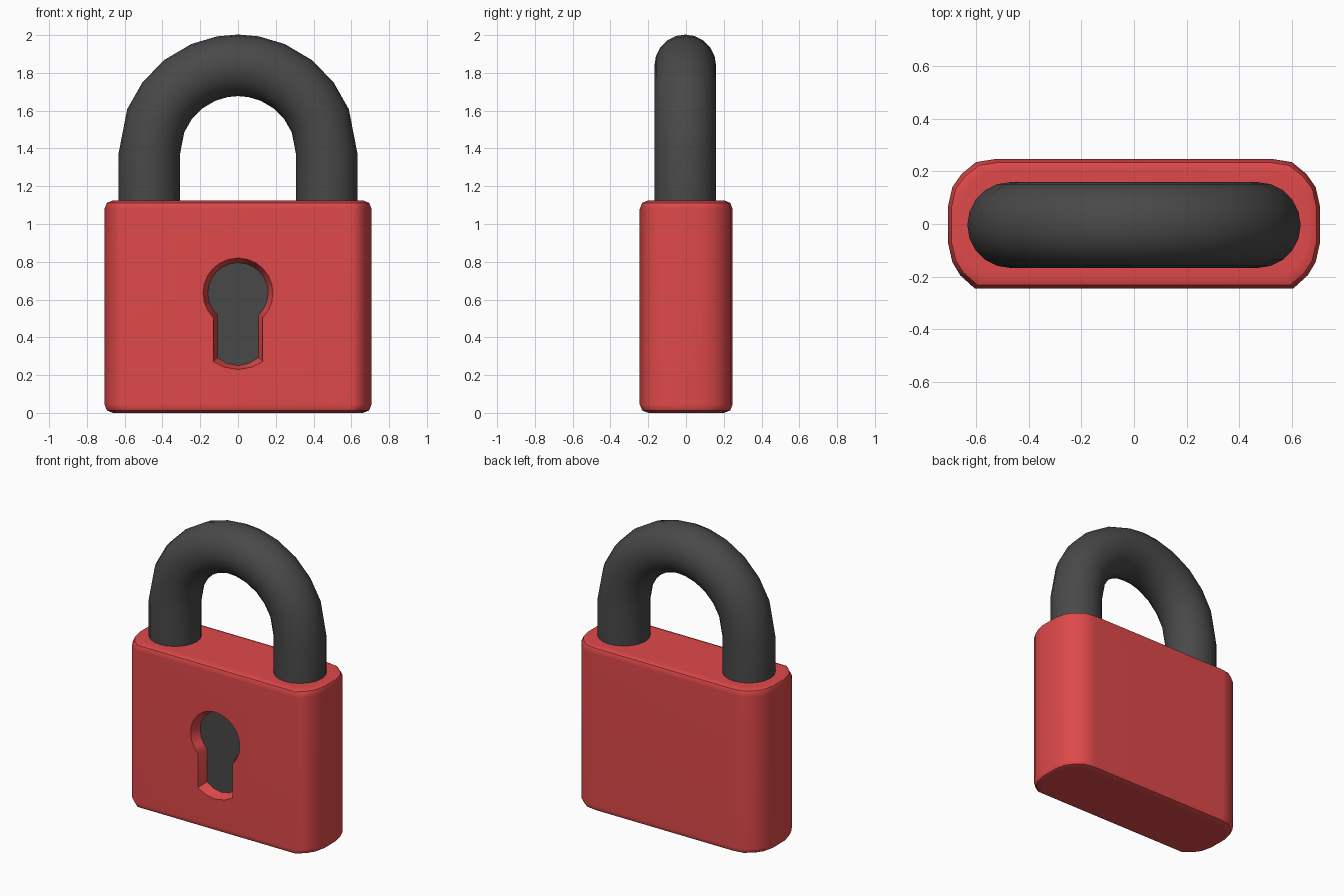
import bpy, bmesh, math
from mathutils import Vector

if "Cube" in bpy.data.objects:
    bpy.data.objects.remove(bpy.data.objects["Cube"])


def material(name, rgb):
    m = bpy.data.materials.new(name)
    m.diffuse_color = (*rgb, 1)
    m.use_nodes = True
    m.node_tree.nodes["Principled BSDF"].inputs["Base Color"].default_value = m.diffuse_color
    return m


RED = material("red", (0.74, 0.066, 0.068))
DARK = material("dark grey", (0.066, 0.066, 0.066))


def loft(name, rings, mat):
    """Solid skinned over closed rings of equal length, capped at both ends."""
    bm = bmesh.new()
    loops = [[bm.verts.new(p) for p in ring] for ring in rings]
    n = len(loops[0])
    for a, b in zip(loops, loops[1:]):
        for i in range(n):
            j = (i + 1) % n
            bm.faces.new((a[i], a[j], b[j], b[i]))
    bm.faces.new(loops[0][::-1])
    bm.faces.new(loops[-1])
    bmesh.ops.recalc_face_normals(bm, faces=bm.faces)
    me = bpy.data.meshes.new(name)
    bm.to_mesh(me)
    bm.free()
    me.materials.append(mat)
    ob = bpy.data.objects.new(name, me)
    bpy.context.collection.objects.link(ob)
    return ob


def activate(ob):
    bpy.ops.object.select_all(action='DESELECT')
    ob.select_set(True)
    bpy.context.view_layer.objects.active = ob


def smooth(ob, degrees):
    activate(ob)
    bpy.ops.object.shade_smooth_by_angle(angle=math.radians(degrees))


# Body: rounded footprint stacked with softened top and bottom edges
half = [(0.605, -0.245), (0.66, -0.195), (0.69, -0.145), (0.707, -0.07),
        (0.707, 0.065), (0.69, 0.14), (0.655, 0.19), (0.6, 0.235), (0.525, 0.247)]
outline = half + [(-x, y) for x, y in reversed(half)]
H = 1.125
edge = [(0, 0.045), (0.013, 0.013), (0.045, 0)]
levels = edge + [(H - z, i) for z, i in reversed(edge)]
body = loft("lock_body", [[(x * (1 - i / 0.707), y * (1 - i / 0.247), z)
                           for x, y in outline] for z, i in levels], RED)


# Keyhole: tapered recess with a dark plate on its floor
def keyhole(y, r, hw, bottom, zc=0.635):
    a = math.asin(hw / r)                     # where the slot meets the circle
    start, sweep = -math.pi / 2 + a, 2 * math.pi - 2 * a
    pts = [(r * math.cos(start + sweep * k / 18), y, zc + r * math.sin(start + sweep * k / 18))
           for k in range(19)]
    tail = [(-1, 0.042), (-0.55, 0.012), (0, 0), (0.55, 0.012), (1, 0.042)]
    return pts + [(hw * s, y, bottom + d) for s, d in tail]


FRONT, FLOOR = -0.245, -0.175
outer, inner = keyhole(FRONT, 0.185, 0.131, 0.23), keyhole(FLOOR, 0.16, 0.108, 0.25)
ahead = [(x, FRONT - 0.1, z) for x, y, z in outer]
cutter = loft("keyhole_cutter", [ahead, outer, inner], RED)
cutter.hide_render = True
mod = body.modifiers.new("keyhole", 'BOOLEAN')
mod.object, mod.operation, mod.solver = cutter, 'DIFFERENCE', 'EXACT'
activate(body)
bpy.ops.object.modifier_apply(modifier=mod.name)
bpy.data.objects.remove(cutter)
smooth(body, 40)
wn = body.modifiers.new("flat faces", 'WEIGHTED_NORMAL')
wn.keep_sharp = True

plate = loft("keyhole_plate", [[(x, y + d, z) for x, y, z in inner] for d in (-0.003, 0.003)], DARK)

# Shackle: round bar swept up one leg, over the arch and down the other
R, r, ZC, YC = 0.47, 0.163, 1.37, -0.004
quarter = [0, 22, 37, 52, 67, 80]
angles = quarter + [90] + [180 - a for a in reversed(quarter)]
path = [(R, 1.0, 0)] + [(R * math.cos(math.radians(a)), ZC + R * math.sin(math.radians(a)), a)
                        for a in angles] + [(-R, 1.0, 180)]
rings = []
for x, z, a in path:
    out = Vector((math.cos(math.radians(a)), 0, math.sin(math.radians(a))))
    ring = []
    for k in range(20):
        t = 2 * math.pi * k / 20
        ring.append(Vector((x, YC, z)) + out * (r * math.cos(t)) + Vector((0, r * math.sin(t), 0)))
    rings.append(ring)
smooth(loft("shackle", rings, DARK), 40)
